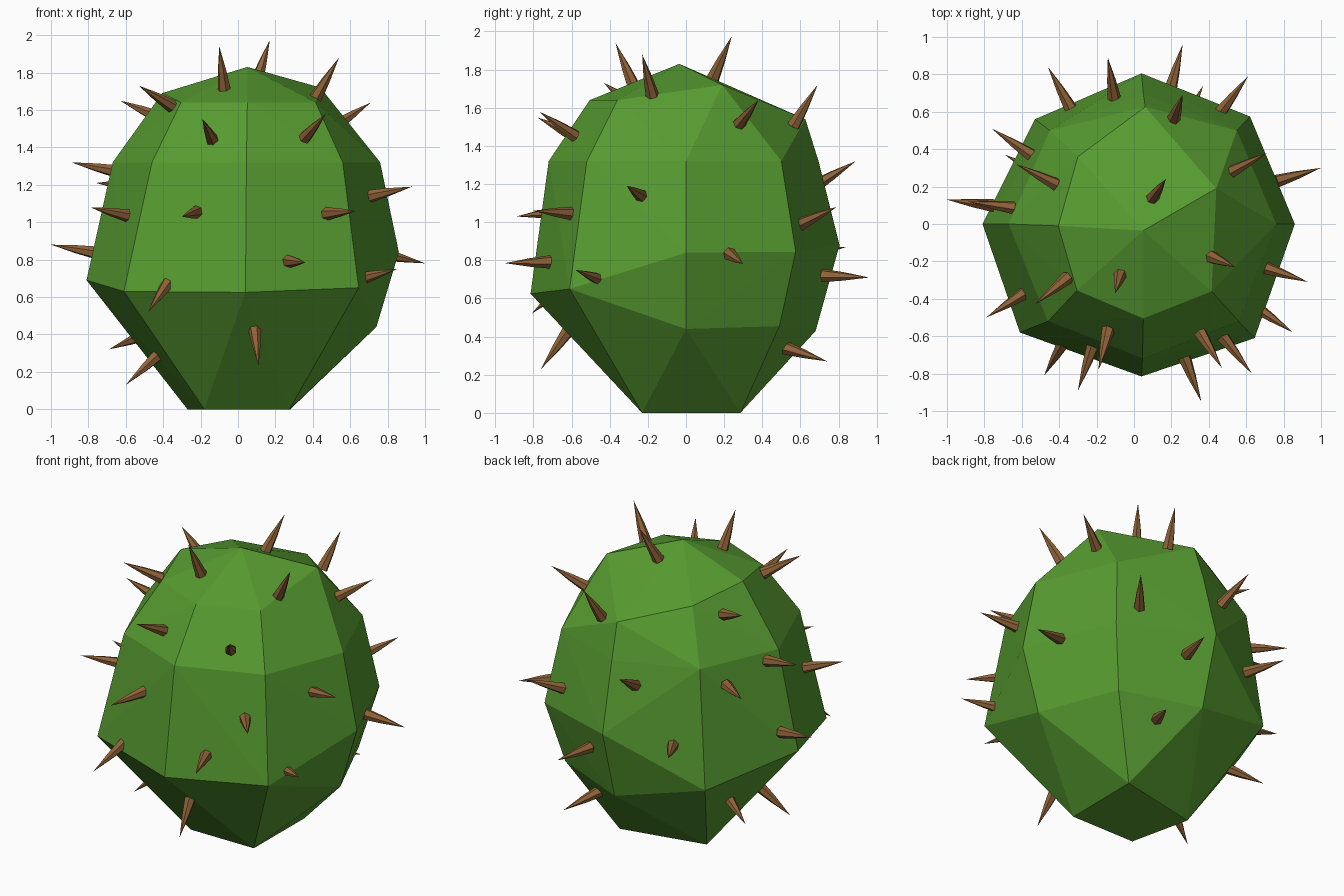
import bpy, bmesh, math
from mathutils import Vector


def material(name, rgb):
    m = bpy.data.materials.new(name)
    m.diffuse_color = (*rgb, 1)
    return m


def finish(bm, name, mat):
    bmesh.ops.recalc_face_normals(bm, faces=bm.faces)
    me = bpy.data.meshes.new(name)
    bm.to_mesh(me)
    bm.free()
    me.materials.append(mat)
    ob = bpy.data.objects.new(name, me)
    bpy.context.collection.objects.link(ob)
    return ob


green = material("cactus green", (0.095, 0.33, 0.03))
brown = material("thorn brown", (0.28, 0.125, 0.04))

# Body: faceted hull over uneven eight-sided rings
foot = [(.275, -.23, 0), (.28, .285, 0), (-.27, .17, 0), (-.18, -.23, 0)]
lower = [(-.81, 0, .69), (-.61, -.58, .63), (.04, -.815, .625), (.645, -.61, .65),
         (.74, 0, .44), (.53, .49, .455), (.04, .68, .43), (-.53, .56, .57)]
middle = [(.86, 0, .84), (.62, .575, .845), (.04, .805, .88)]
upper = [(-.67, 0, 1.32), (-.46, -.52, 1.32), (.045, -.72, 1.32), (.56, -.52, 1.32),
         (.76, 0, 1.32), (.55, .5, 1.32), (.05, .695, 1.32), (-.45, .5, 1.32)]
crown = [(-.405, -.01, 1.69), (-.305, -.355, 1.64), (.05, -.505, 1.64), (.415, -.36, 1.64),
         (.44, .19, 1.72), (.06, .626, 1.54), (-.3, .36, 1.64), (.05, -.035, 1.83)]
bm = bmesh.new()
for p in foot + lower + middle + upper + crown:
    bm.verts.new(p)
bmesh.ops.convex_hull(bm, input=bm.verts)
bmesh.ops.delete(bm, geom=[v for v in bm.verts if not v.link_faces], context='VERTS')
finish(bm, "cactus_body", green)

# Thorns: tip position, and the height on the axis that each one grows from
thorns = [
    (-.10, -.37, 1.94, 1.07), (.17, .24, 1.975, 1.44), (.54, -.23, 1.88, 0.95),
    (.71, .38, 1.64, 1.17), (.47, -.77, 1.58, 1.05), (.93, -.31, 1.19, 0.98),
    (.63, -.80, 1.06, 1.00), (1.0, .30, .78, 1.00), (.85, -.58, .75, 0.52),
    (.36, -.95, .785, 0.81), (.11, -.76, .23, 1.30), (-.48, -.81, .52, 1.22),
    (-.60, -.22, .13, 0.69), (-.69, .37, .32, 0.60), (-1.0, .13, .88, 0.70),
    (-.79, -.50, 1.08, 0.90), (-.30, -.89, 1.03, 1.12), (-.89, .12, 1.32, 1.14),
    (-.76, .51, 1.21, 1.15), (-.63, .32, 1.65, 1.38), (-.53, -.43, 1.73, 1.40),
    (-.19, -.78, 1.55, 1.15), (.26, .69, 1.72, 0.55), (-.14, .89, 1.32, 0.78),
    (.26, .96, .71, 0.75), (.37, .74, .27, 0.51), (.61, .79, 1.08, 0.70),
    (-.46, .84, .87, 0.75)]
SIDES, LENGTH = 6, 0.255
bm = bmesh.new()
for x, y, z, h in thorns:
    tip = Vector((x, y, z))
    d = (tip - Vector((0, 0, h))).normalized()
    u = d.orthogonal().normalized()
    w = d.cross(u)
    rings = []
    for along, r in ((0, .036), (.45, .023)):
        c = tip - d * LENGTH * (1 - along)
        ring = []
        for i in range(SIDES):
            a = math.tau * i / SIDES
            ring.append(bm.verts.new(c + (u * math.cos(a) + w * math.sin(a)) * r))
        rings.append(ring)
    top = bm.verts.new(tip)
    bm.faces.new(rings[0])
    for i in range(SIDES):
        j = (i + 1) % SIDES
        bm.faces.new((rings[0][i], rings[0][j], rings[1][j], rings[1][i]))
        bm.faces.new((rings[1][i], rings[1][j], top))
finish(bm, "thorns", brown)
